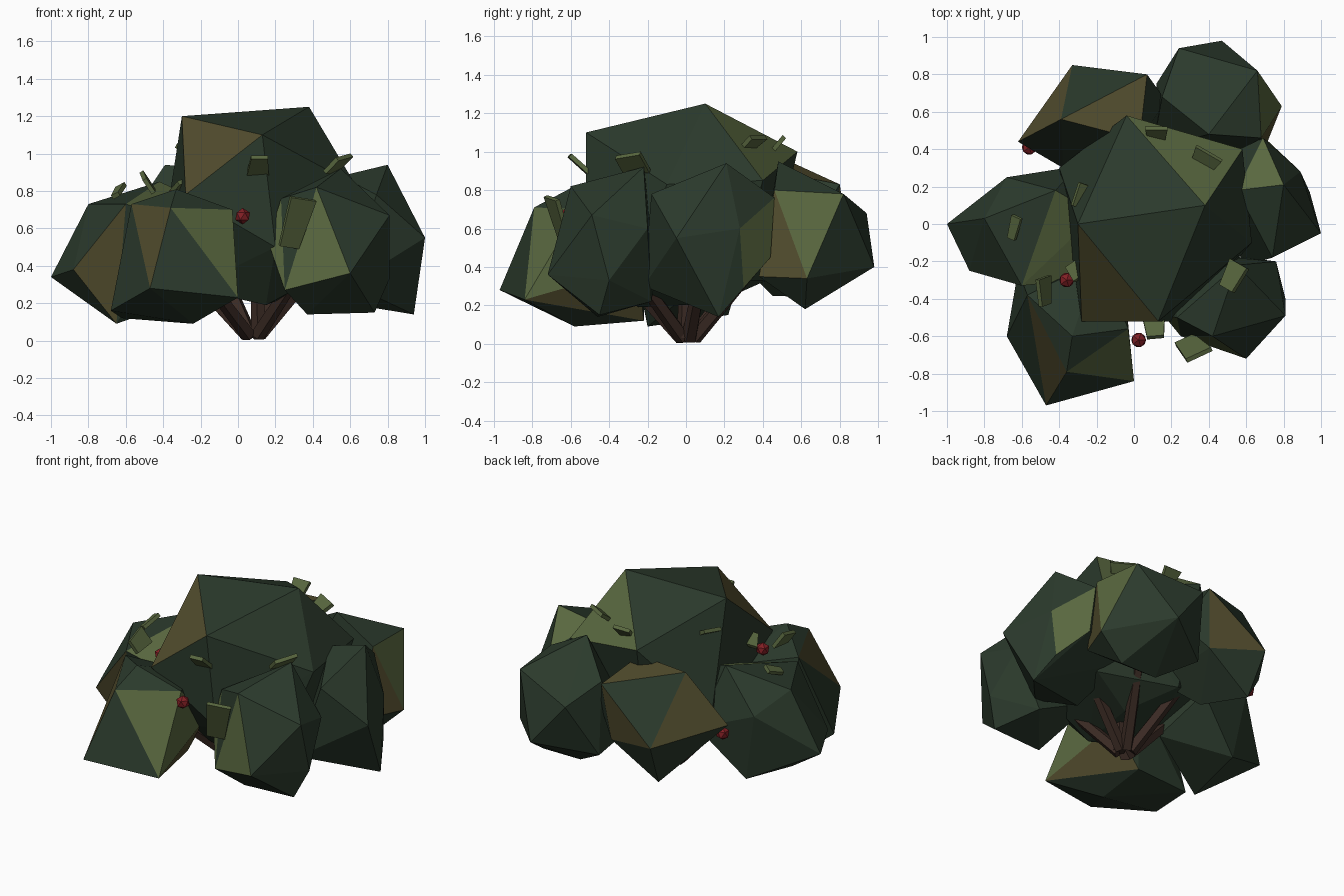
import bpy, bmesh, math
from mathutils import Vector, Euler


def material(name, rgb):
    m = bpy.data.materials.new(name)
    m.diffuse_color = (*rgb, 1)
    return m


GREEN = material("dark green", (0.024, 0.042, 0.025))
OLIVE = material("olive green", (0.100, 0.138, 0.050))
BROWN = material("dry brown", (0.085, 0.074, 0.027))
BARK = material("bark", (0.042, 0.023, 0.017))
RED = material("berry red", (0.22, 0.014, 0.018))


def finish(bm, name, mats):
    bmesh.ops.recalc_face_normals(bm, faces=bm.faces)
    me = bpy.data.meshes.new(name)
    bm.to_mesh(me)
    bm.free()
    for m in mats:
        me.materials.append(m)
    ob = bpy.data.objects.new(name, me)
    bpy.context.collection.objects.link(ob)
    return ob


def clump(name, corners, olive=(), brown=()):
    """Faceted foliage clump: hull of its corners, accents on the faces nearest given spots."""
    bm = bmesh.new()
    for c in corners:
        bm.verts.new(c)
    bmesh.ops.convex_hull(bm, input=bm.verts)
    inner = [v for v in bm.verts if not v.link_faces]
    bmesh.ops.delete(bm, geom=inner, context='VERTS')
    for slot, spots in ((1, olive), (2, brown)):
        for s in spots:
            face = min(bm.faces, key=lambda f: (f.calc_center_median() - Vector(s)).length)
            face.material_index = slot
    return finish(bm, name, (GREEN, OLIVE, BROWN))


# Foliage clumps: one tall in the middle, six around it
clump("centre_foliage",
      [(.38, .1, 1.25), (-.3, 0, 1.2), (.13, -.52, 1.1), (-.28, -.52, .78), (-.04, .58, 1.0),
       (.58, .4, .85), (.63, -.1, .83), (.2, -.52, .5), (-.4, .3, .55), (.15, -.25, .19),
       (.5, .25, .33), (.0, .42, .33), (-.25, -.2, .28), (.5, -.25, .38), (.2, .15, .21)],
      olive=[(.3, .36, 1.03)], brown=[(-.15, -.35, 1.03)])
clump("front_left_foliage",
      [(-.47, -.97, .28), (0, -.84, .23), (-.36, -.79, .71), (-.57, -.38, .73), (-.03, -.56, .7),
       (-.33, -.6, .81), (-.68, -.6, .16), (-.24, -.58, .09), (-.62, -.25, .12),
       (-.22, -.22, .12), (-.06, -.25, .4), (-.2, -.2, .65)],
      olive=[(-.13, -.73, .54), (-.04, -.5, .45)], brown=[(-.47, -.71, .57), (-.1, -.35, .2)])
clump("left_foliage",
      [(-1, 0, .34), (-.88, -.25, .38), (-.6, -.33, .73), (-.8, .03, .73), (-.68, .25, .6),
       (-.42, .18, .85), (-.65, -.2, .09), (-.6, .22, .15), (-.33, -.3, .65), (-.3, .31, .45),
       (-.2, 0, .25), (-.2, .05, .75)],
      olive=[(-.45, -.15, .74), (-.34, -.02, .76)], brown=[(-.7, -.26, .4)])
clump("back_left_foliage",
      [(-.62, .44, .6), (-.33, .85, .52), (.07, .8, .83), (-.39, .56, .94), (.03, .75, .45),
       (-.3, .72, .24), (-.15, .45, .25), (.03, .45, .9), (.17, .66, .6), (-.38, .3, .5),
       (.05, .3, .4)],
      brown=[(-.45, .62, .69), (-.12, .63, .89), (-.08, .8, .6)])
clump("back_right_foliage",
      [(.47, .98, .4), (.24, .94, .68), (.66, .82, .78), (.79, .63, .34), (.68, .46, .8),
       (.12, .75, .32), (.15, .68, .78), (.4, .48, .95), (.35, .62, .18), (.69, .38, .35),
       (.62, .62, .18), (.1, .4, .4)],
      olive=[(.71, .64, .64)], brown=[(.72, .49, .5)])
clump("right_foliage",
      [(.8, .21, .94), (1, -.05, .55), (.94, .17, .14), (.69, .46, .76), (.89, .28, .6),
       (.74, -.18, .78), (.6, -.22, .3), (.55, .18, .88), (.72, .44, .45), (.45, 0, .22),
       (.87, .3, .29), (.35, .3, .42)],
      olive=[(.68, .28, .86), (.77, .39, .6), (.83, .34, .45)])
clump("front_right_foliage",
      [(.6, -.72, .36), (.81, -.49, .67), (.42, -.6, .82), (.55, -.22, .92), (.16, -.49, .53),
       (.25, -.6, .27), (.23, -.5, .76), (.81, -.4, .33), (.73, -.45, .15), (.37, -.46, .14),
       (.76, -.2, .6), (.6, -.18, .22), (.2, -.15, .4)],
      olive=[(.42, -.64, .48), (.28, -.56, .54), (.21, -.53, .52)])

# Bark stems fanning out from the base into the clumps
root = Vector((.08, .01, .0))
for i, tip in enumerate([(-.24, -.38, .42), (-.36, 0, .46), (-.12, .35, .46), (.3, .42, .48),
                         (.48, .1, .46), (.38, -.32, .45), (.1, 0, .5)]):
    axis = Vector(tip) - root
    start = root + Vector((axis.x, axis.y, 0)).normalized() * .035 + Vector((0, 0, .03))
    axis = Vector(tip) - start
    bm = bmesh.new()
    bmesh.ops.create_cone(bm, cap_ends=True, segments=5, radius1=.042, radius2=.032,
                          depth=axis.length)
    stem = finish(bm, "stem_%d" % i, (BARK,))
    stem.rotation_euler = axis.to_track_quat('Z', 'Y').to_euler()
    stem.location = start + axis / 2

# Loose leaf plates: centre, rotation in degrees, width, length
for i, (pos, rot, w, l) in enumerate([
        ((.11, -.55, .93), (-42, 0, 5), .12, .15),
        ((.31, -.66, .63), (112, 8, 25), .15, .28),
        ((.53, -.28, .94), (5, -42, -30), .14, .15),
        ((.38, .34, 1.04), (38, 0, -30), .16, .11),
        ((.12, .48, 1.04), (50, 0, 0), .12, .10),
        ((-.28, .15, 1.03), (5, 30, -20), .09, .13),
        ((-.64, -.02, .8), (25, -25, -25), .06, .13),
        ((-.48, -.36, .84), (20, 55, 20), .12, .15),
        ((-.31, -.25, .83), (-30, -20, 35), .09, .10)]):
    bm = bmesh.new()
    bmesh.ops.create_cube(bm, size=1)
    for v in bm.verts:
        taper = .75 if v.co.y < 0 else 1
        v.co = (v.co.x * w * taper, v.co.y * l, v.co.z * .024)
    leaf = finish(bm, "leaf_%d" % i, (OLIVE,))
    leaf.location = pos
    leaf.rotation_euler = Euler([math.radians(a) for a in rot])

# Berries
for i, pos in enumerate([(.025, -.62, .665), (-.36, -.3, .76), (-.56, .41, .52)]):
    bm = bmesh.new()
    bmesh.ops.create_icosphere(bm, subdivisions=1, radius=.044)
    finish(bm, "berry_%d" % i, (RED,)).location = pos
